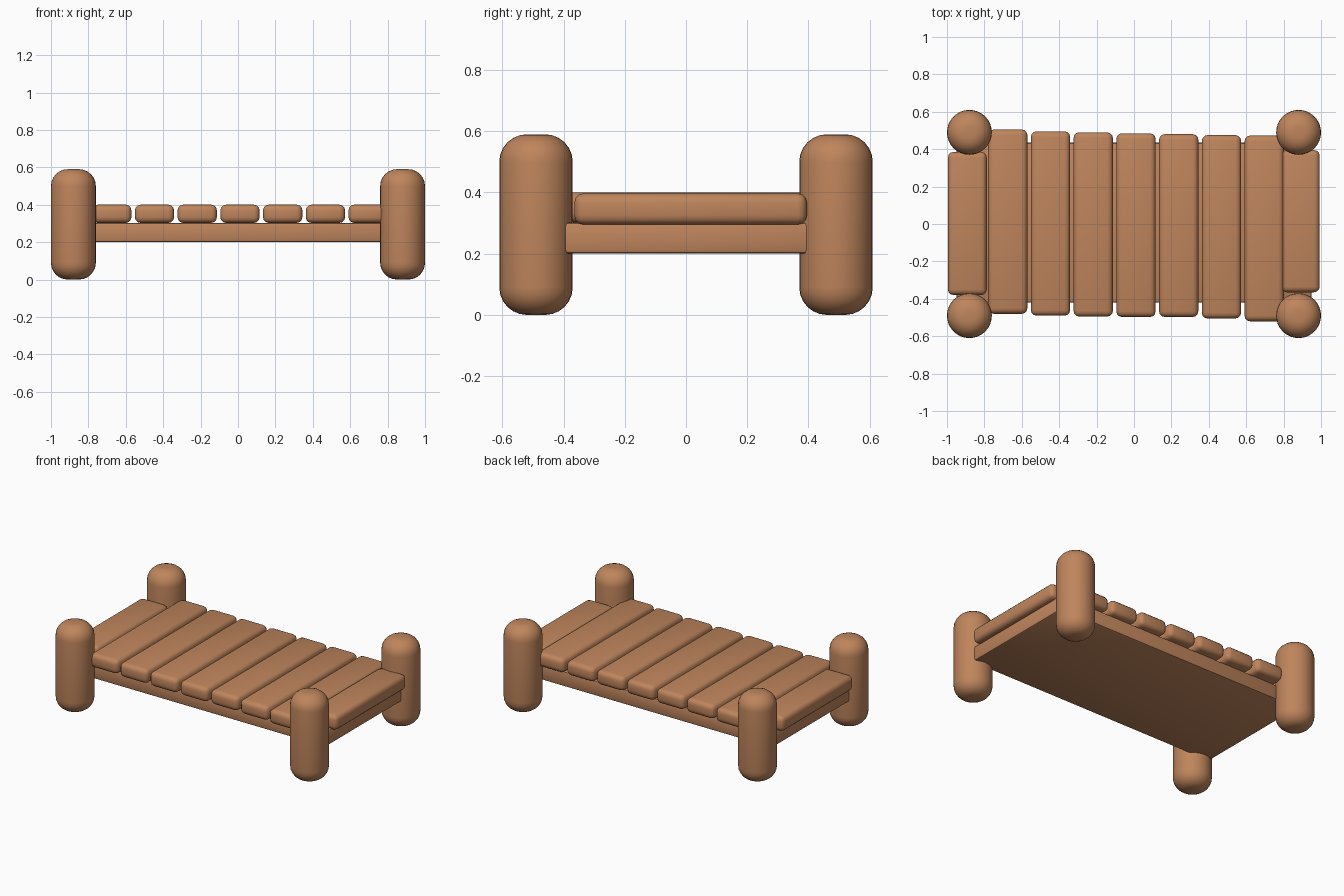
import bpy
import math

cube = bpy.data.objects.get("Cube")
if cube:
    bpy.data.objects.remove(cube, do_unlink=True)

WOOD = (0.52, 0.235, 0.108, 1.0)
wood = bpy.data.materials.new("warm wood")
wood.use_nodes = True
wood.diffuse_color = WOOD
bsdf = wood.node_tree.nodes["Principled BSDF"]
bsdf.inputs["Base Color"].default_value = WOOD
bsdf.inputs["Roughness"].default_value = 0.8


def finish(obj, name, bevel, segments):
    """Name, colour, round off and smooth a part."""
    obj.name = name
    obj.data.materials.append(wood)
    mod = obj.modifiers.new("rounding", 'BEVEL')
    mod.width = bevel
    mod.segments = segments
    mod.limit_method = 'ANGLE'
    mod.angle_limit = math.radians(40)
    bpy.ops.object.modifier_apply(modifier=mod.name)
    bpy.ops.object.shade_smooth_by_angle(angle=math.radians(40))


def box(name, x, y, z, bevel, segments=3):
    """Rounded box from (low, high) ranges on each axis."""
    ranges = (x, y, z)
    bpy.ops.mesh.primitive_cube_add(size=1, location=[(a + b) / 2 for a, b in ranges])
    obj = bpy.context.object
    obj.scale = [b - a for a, b in ranges]
    bpy.ops.object.transform_apply(location=False, rotation=False, scale=True)
    finish(obj, name, bevel, segments)


# Corner posts with domed ends
for side, x in (("left", 0.88), ("right", -0.88)):
    for end, y in (("front", -0.49), ("back", 0.49)):
        bpy.ops.mesh.primitive_cylinder_add(
            vertices=32, radius=0.12, depth=0.59, location=(x, y, 0.295))
        finish(bpy.context.object, f"{end}_{side}_post", 0.09, 6)

# Solid base under the planks
box("base_slab", (-0.95, 0.95), (-0.42, 0.435), (0.2, 0.302), 0.012, 2)

# Long planks, each with slightly different ends
plank_ends = [(-0.48, 0.505), (-0.49, 0.495), (-0.495, 0.49), (-0.497, 0.485),
              (-0.497, 0.48), (-0.505, 0.475), (-0.52, 0.473)]
for i, ends in enumerate(plank_ends):
    x = -0.675 + i * 0.2285
    box(f"plank_{i + 1}", (x - 0.105, x + 0.105), ends, (0.303, 0.4), 0.03)

# Short planks between the posts
box("right_end_plank", (-0.995, -0.787), (-0.38, 0.385), (0.295, 0.397), 0.03)
box("left_end_plank", (0.787, 0.993), (-0.365, 0.395), (0.295, 0.397), 0.03)
